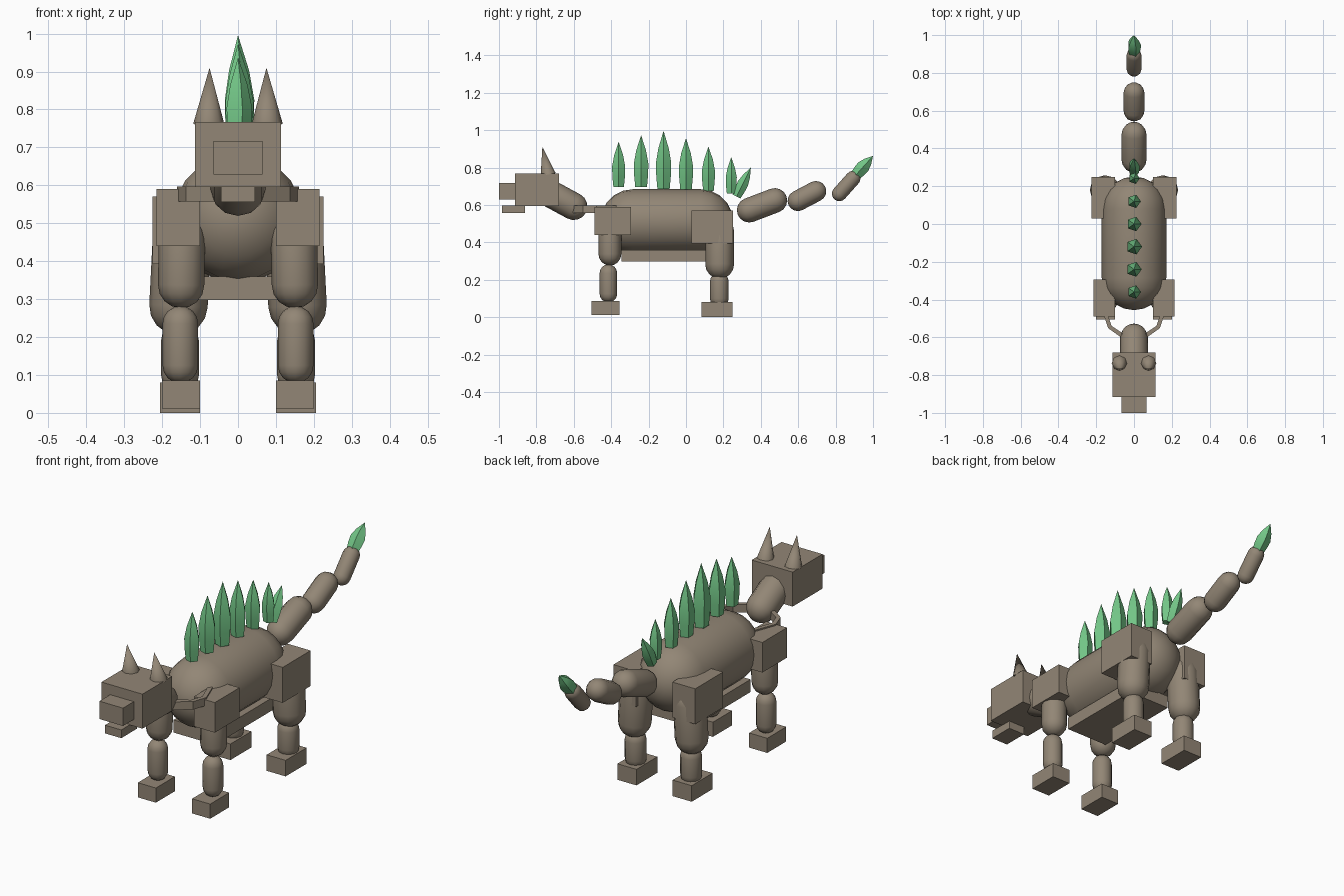
import bpy, bmesh, math
from mathutils import Vector

if "Cube" in bpy.data.objects:
    bpy.data.objects.remove(bpy.data.objects["Cube"])


def material(name, rgb):
    m = bpy.data.materials.new(name)
    m.diffuse_color = (*rgb, 1)
    m.use_nodes = True
    m.node_tree.nodes["Principled BSDF"].inputs["Base Color"].default_value = m.diffuse_color
    return m


HIDE = material("brown hide", (0.29, 0.24, 0.18))
GREEN = material("leaf green", (0.17, 0.56, 0.24))


def finish(name, bm, mat, smooth):
    bmesh.ops.recalc_face_normals(bm, faces=bm.faces)
    me = bpy.data.meshes.new(name)
    bm.to_mesh(me)
    bm.free()
    me.materials.append(mat)
    ob = bpy.data.objects.new(name, me)
    bpy.context.collection.objects.link(ob)
    if smooth:
        bpy.ops.object.select_all(action='DESELECT')
        ob.select_set(True)
        bpy.context.view_layer.objects.active = ob
        bpy.ops.object.shade_smooth_by_angle(angle=math.radians(smooth))
    return ob


def box(name, x, y, z, mat=HIDE):
    """Box from (min, max) ranges."""
    bm = bmesh.new()
    bmesh.ops.create_cube(bm, size=1)
    for v in bm.verts:
        v.co = [(r[0] + r[1]) / 2 + c * (r[1] - r[0]) for c, r in zip(v.co, (x, y, z))]
    return finish(name, bm, mat, 0)


def lathe(name, a, b, profile, segs, mat=HIDE, smooth=50):
    """Revolve (distance, radius) pairs around the line from a to b; radius 0 closes to a point."""
    a, b = Vector(a), Vector(b)
    d = (b - a).normalized()
    u = Vector((1, 0, 0)) - d * d.x
    u = u.normalized() if u.length > 0.1 else Vector((0, 1, 0))
    w = d.cross(u)
    bm = bmesh.new()
    rings = []
    for t, r in profile:
        if r < 1e-5:
            rings.append([bm.verts.new(a + d * t)] * segs)
        else:
            rings.append([bm.verts.new(a + d * t + r * (u * math.cos(q) + w * math.sin(q)))
                          for q in (2 * math.pi * i / segs for i in range(segs))])
    for lo, hi in zip(rings, rings[1:]):
        for i in range(segs):
            j = (i + 1) % segs
            bm.faces.new(dict.fromkeys((lo[i], lo[j], hi[j], hi[i])))
    for ring in (rings[0], rings[-1]):
        if ring[0] is not ring[1]:
            bm.faces.new(ring)
    return finish(name, bm, mat, smooth)


def capsule(name, a, b, r, segs=12, cap=4):
    """Round-ended limb; a and b are the centres of the end domes."""
    length = (Vector(b) - Vector(a)).length
    qs = [math.pi / 2 * i / cap for i in range(cap + 1)]
    prof = [(-r * math.cos(q), r * math.sin(q)) for q in qs]
    prof += [(length + r * math.sin(q), r * math.cos(q)) for q in qs]
    return lathe(name, a, b, prof, segs)


def spike(name, a, b, r):
    """Five-sided leaf-shaped plate."""
    n = (Vector(b) - Vector(a)).length
    prof = [(n * t, r * s) for t, s in
            ((0, 0.8), (0.22, 0.95), (0.45, 1), (0.7, 0.68), (1, 0))]
    return lathe(name, a, b, prof, 5, GREEN, 30)


def ribbon(name, pts, half_w, half_h):
    """Upright strap following points, mitred in plan."""
    pts = [Vector(p) for p in pts]
    bm = bmesh.new()
    rings = []
    for i, p in enumerate(pts):
        t = (pts[min(i + 1, len(pts) - 1)] - pts[max(i - 1, 0)]).normalized()
        n = Vector((-t.y, t.x, 0)).normalized() * half_w
        h = Vector((0, 0, half_h))
        rings.append([bm.verts.new(p + o) for o in (n + h, n - h, -n - h, -n + h)])
    for lo, hi in zip(rings, rings[1:]):
        for i in range(4):
            j = (i + 1) % 4
            bm.faces.new((lo[i], lo[j], hi[j], hi[i]))
    bm.faces.new(rings[0])
    bm.faces.new(rings[-1])
    return finish(name, bm, HIDE, 0)


# Trunk
capsule("body", (0, -0.285, 0.513), (0, 0.08, 0.513), 0.171, 20, 5)
box("belly_plate", (-0.115, 0.115), (-0.345, 0.11), (0.297, 0.36))

# Head and neck
capsule("neck", (0, -0.72, 0.657), (0, -0.60, 0.592), 0.073, 12, 4)
box("head", (-0.113, 0.113), (-0.915, -0.68), (0.595, 0.767))
box("snout", (-0.065, 0.065), (-1.0, -0.915), (0.628, 0.717))
box("jaw", (-0.045, 0.045), (-0.985, -0.86), (0.556, 0.597))

# Paired parts: legs, shoulders, horns, straps
for s, side in ((-1, "right"), (1, "left")):
    def span(lo, hi):
        return tuple(sorted((s * lo, s * hi)))

    lathe(f"{side}_horn", (s * 0.077, -0.737, 0.762), (s * 0.075, -0.768, 0.91),
          [(0, 0.041), (0.151, 0)], 8)
    ribbon(f"{side}_strap", [(s * 0.05, -0.60, 0.577), (s * 0.085, -0.575, 0.577),
                             (s * 0.128, -0.545, 0.577), (s * 0.15, -0.48, 0.577),
                             (s * 0.11, -0.375, 0.577)], 0.011, 0.02)

    box(f"{side}_shoulder", span(0.1, 0.215), (-0.49, -0.295), (0.44, 0.59))
    capsule(f"{side}_front_upper_leg", (s * 0.148, -0.407, 0.46), (s * 0.15, -0.407, 0.337), 0.061)
    capsule(f"{side}_front_lower_leg", (s * 0.152, -0.415, 0.235), (s * 0.152, -0.415, 0.125), 0.047)
    box(f"{side}_front_foot", span(0.1, 0.2), (-0.505, -0.355), (0.012, 0.085))

    box(f"{side}_hip", span(0.1, 0.226), (0.03, 0.25), (0.393, 0.57))
    capsule(f"{side}_rear_upper_leg", (s * 0.148, 0.18, 0.46), (s * 0.157, 0.18, 0.282), 0.077)
    capsule(f"{side}_rear_lower_leg", (s * 0.153, 0.178, 0.19), (s * 0.153, 0.178, 0.10), 0.05)
    box(f"{side}_rear_foot", span(0.1, 0.205), (0.083, 0.248), (0, 0.08))

# Tail chain
capsule("tail_base", (0, 0.338, 0.572), (0, 0.475, 0.624), 0.066)
capsule("tail_middle", (0, 0.598, 0.622), (0, 0.695, 0.673), 0.055)
capsule("tail_end", (0, 0.82, 0.66), (0, 0.893, 0.742), 0.04)
spike("tail_tip", (0, 0.905, 0.757), (0, 1.0, 0.862), 0.037)

# Row of back plates: y, base z, apex z, radius
for i, (y, z0, z1, r) in enumerate(((-0.36, 0.697, 0.937, 0.037), (-0.24, 0.695, 0.973, 0.041),
                                    (-0.12, 0.685, 0.996, 0.043), (0.0, 0.683, 0.957, 0.04),
                                    (0.12, 0.675, 0.913, 0.037), (0.242, 0.66, 0.855, 0.031))):
    spike(f"back_plate_{i + 1}", (0, y, z0), (0, y, z1), r)
spike("back_plate_7", (0, 0.27, 0.645), (0, 0.347, 0.8), 0.031)
